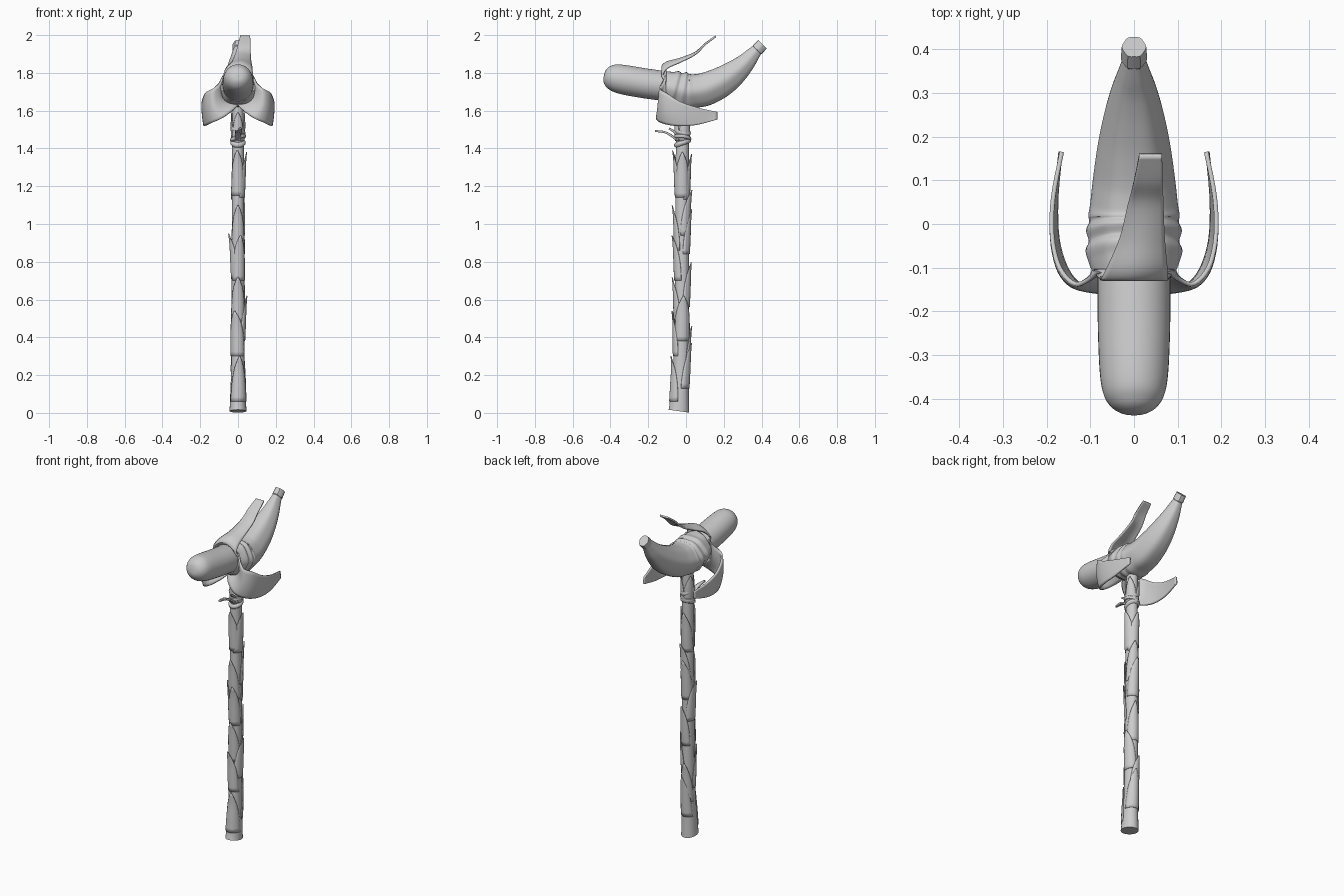
import bpy, math, random
from mathutils import Vector

if "Cube" in bpy.data.objects:
    bpy.data.objects.remove(bpy.data.objects["Cube"])

random.seed(4)


def smooth_path(pts, n):
    """Catmull-Rom interpolation of tuples of any length."""
    out = []
    for i in range(len(pts) - 1):
        a, b, c, d = (pts[max(0, min(len(pts) - 1, i + k))] for k in (-1, 0, 1, 2))
        for j in range(n):
            t = j / n
            out.append(tuple(0.5 * (2 * q + (r - p) * t + (2 * p - 5 * q + 4 * r - s) * t * t
                                    + (3 * q - p - 3 * r + s) * t ** 3)
                             for p, q, r, s in zip(a, b, c, d)))
    return out + [tuple(pts[-1])]


def skin(name, rows, closed=False, thickness=0.0, angle=40):
    """Mesh through equal-length rows of points; closed rows get end caps."""
    n, verts = len(rows[0]), [p for r in rows for p in r]
    m = n if closed else n - 1
    faces = [(i * n + j, i * n + (j + 1) % n, (i + 1) * n + (j + 1) % n, (i + 1) * n + j)
             for i in range(len(rows) - 1) for j in range(m)]
    if closed:
        faces += [tuple(range(n))[::-1], tuple(range(len(verts) - n, len(verts)))]
    me = bpy.data.meshes.new(name)
    me.from_pydata(verts, [], faces)
    ob = bpy.data.objects.new(name, me)
    bpy.context.collection.objects.link(ob)
    if thickness:
        mod = ob.modifiers.new("thickness", 'SOLIDIFY')
        mod.thickness, mod.offset = thickness, 0
    bpy.ops.object.select_all(action='DESELECT')
    ob.select_set(True)
    bpy.context.view_layer.objects.active = ob
    bpy.ops.object.mode_set(mode='EDIT')
    bpy.ops.mesh.select_all(action='SELECT')
    bpy.ops.mesh.normals_make_consistent(inside=False)
    bpy.ops.object.mode_set(mode='OBJECT')
    bpy.ops.object.shade_smooth_by_angle(angle=math.radians(angle))
    return ob


def tube(name, stations, ridge=0.0, n=40, step=5, angle=40):
    """Loft along a y-z path; stations are (y, z, half width, half height)."""
    st = smooth_path(stations, step)
    rows = []
    for i, (y, z, w, h) in enumerate(st):
        a, b = st[max(0, i - 1)], st[min(len(st) - 1, i + 1)]
        t = Vector((0, b[0] - a[0], b[1] - a[1])).normalized()
        up = Vector((0, -t.z, t.y))
        rows.append([Vector((0, y, z)) + Vector((math.cos(u) * w, 0, 0)) * k + up * math.sin(u) * h * k
                     for u in (2 * math.pi * j / n for j in range(n))
                     for k in (1 + ridge * math.cos(6 * u),)])
    return skin(name, rows, True, angle=angle)


def flap(name, edge_a, edge_b, bulge, power=2, n=10):
    """Curved sheet between two edges, bulging most at its root."""
    A, B = smooth_path(edge_a, 5), smooth_path(edge_b, 5)
    rows = []
    for i, (a, b) in enumerate(zip(A, B)):
        f = (1 - i / (len(A) - 1)) ** power
        rows.append([Vector(a).lerp(Vector(b), j / n) + Vector(bulge) * f * 4 * (j / n) * (1 - j / n)
                     for j in range(n + 1)])
    return skin(name, rows, thickness=0.01)


# peeled fruit
tube("banana_flesh", [(-.434, 1.79, .003, .003), (-.43, 1.789, .03, .03), (-.415, 1.785, .054, .052),
                      (-.385, 1.777, .071, .070), (-.33, 1.764, .079, .078), (-.22, 1.745, .083, .079),
                      (-.12, 1.731, .083, .079), (.0, 1.71, .08, .08)])

# peel with folds gathered near its opening
tube("banana_peel", [(-.122, 1.731, .080, .078), (-.115, 1.730, .09, .082), (-.085, 1.722, .102, .088),
                     (-.06, 1.716, .108, .098), (-.04, 1.711, .101, .091), (-.015, 1.706, .107, .102),
                     (.005, 1.703, .100, .094), (.02, 1.702, .102, .096), (.045, 1.704, .098, .091),
                     (.10, 1.713, .092, .090), (.18, 1.748, .081, .083), (.25, 1.795, .067, .070),
                     (.31, 1.848, .050, .053), (.35, 1.893, .035, .040), (.378, 1.925, .025, .030)],
     ridge=.025)
# stalk end
tube("banana_stalk", [(.372, 1.918, .024, .028), (.378, 1.924, .029, .034), (.405, 1.951, .027, .033)],
     ridge=.04, n=24, step=1, angle=30)

# hanging peel flaps
upper = [(.078, -.11, 1.785), (.10, -.125, 1.745), (.135, -.137, 1.715), (.17, -.10, 1.692),
         (.187, -.03, 1.648), (.185, .06, 1.617), (.165, .165, 1.593)]
lower = [(0, -.10, 1.63), (.03, -.135, 1.60), (.085, -.155, 1.56), (.14, -.125, 1.535),
         (.172, -.05, 1.520), (.178, .05, 1.524), (.168, .165, 1.553)]
for side, s in (("right", 1), ("left", -1)):
    flap("peel_flap_" + side, [(s * x, y, z) for x, y, z in upper],
         [(s * x, y, z) for x, y, z in lower], (s * .045, 0, -.04))
# raised peel flap
flap("peel_flap_top",
     [(-.088, -.105, 1.75), (-.078, -.125, 1.785), (-.06, -.10, 1.825), (-.03, -.03, 1.858),
      (-.012, .05, 1.90), (0, .10, 1.95), (.012, .158, 1.994)],
     [(.088, -.105, 1.75), (.078, -.125, 1.785), (.074, -.10, 1.825), (.068, -.03, 1.858),
      (.066, .05, 1.90), (.066, .10, 1.95), (.064, .158, 1.994)], (0, 0, .07))

# handle core, flared at the foot
core = [(0, -.038, .045, .055), (.10, -.033, .041, .048), (.22, -.027, .036, .042), (.45, -.022, .034, .038),
        (.80, -.021, .033, .037), (1.15, -.020, .032, .036), (1.40, -.019, .031, .035), (1.66, -.016, .030, .034)]


def core_at(z):
    for a, b in zip(core, core[1:]):
        if z <= b[0]:
            t = (z - a[0]) / (b[0] - a[0])
            return [p + (q - p) * t for p, q in zip(a, b)]
    return core[-1]


def on_core(z, ang, off):
    _, y, w, h = core_at(z)
    return Vector(((w + off) * math.cos(ang), y + (h + off) * math.sin(ang), z))


N = 24
rows = [[on_core(z[0], 2 * math.pi * j / N, 0) for j in range(N)] for z in smooth_path(core, 3)]
for p in rows[0]:
    p.z = max(0, .008 - .14 * (p.y + .03))
skin("handle", rows, True)


# pointed leaf sheaths wrapped round the handle
def sheath(name, z0, height, ang, width, flare):
    rows = []
    for i in range(11):
        t = i / 10
        half = width * (1 - t ** 2.2) + .03
        rows.append([on_core(z0 + height * t, ang + half * u, .002 + .005 * math.sin(t * 3) * (1 - u * u)
                             + flare * t ** 4) for u in (k / 4 for k in range(-4, 5))])
    skin(name, rows, thickness=.004)


tips = [.30, .37, .46, .54, .62, .72, .80, .94, .95, 1.08, 1.10, 1.18, 1.37, 1.39, 1.38]
dirs = [-80, 80, 100, -110, 10, -90, 75, -75, 190, 90, -90, 70, 95, -95, 0]
for i, (z, d) in enumerate(zip(tips, dirs)):
    sheath(f"leaf_sheath_{i + 1}", z - .24, .24, math.radians(d), random.uniform(1.1, 1.5),
           random.uniform(.011, .017))
for i, d in enumerate((-90, 30, 150)):
    sheath(f"neck_leaf_{i + 1}", 1.44, .15, math.radians(d), 1.1, .006)

# knotted binding under the fruit
for i, (zb, r) in enumerate(((1.43, .010), (1.455, .012), (1.49, .009))):
    prof = [(-.014, 0), (-.008, r * .8), (0, r), (.008, r * .8), (.014, 0)]
    skin(f"binding_{i + 1}", [[on_core(zb + dz, 2 * math.pi * j / N, o)
                               + Vector((0, 0, .012 * math.sin(2 * math.pi * j / N + i * 2)))
                               for j in range(N)] for dz, o in prof], True)

# loose ends of the binding
for i, (path, w) in enumerate((
        ([(0, -.05, 1.445), (0, -.08, 1.468), (-.005, -.115, 1.486), (-.01, -.165, 1.492)], .016),
        ([(.008, -.05, 1.475), (.01, -.07, 1.493), (.012, -.09, 1.506)], .012))):
    k = len(path) - 1
    wid = [w * (1 - .75 * (j / k) ** 2) for j in range(k + 1)]
    flap(f"binding_end_{i + 1}", [(x - a, y, z) for (x, y, z), a in zip(path, wid)],
         [(x + a, y, z) for (x, y, z), a in zip(path, wid)], (0, 0, .004), 1, 4)
